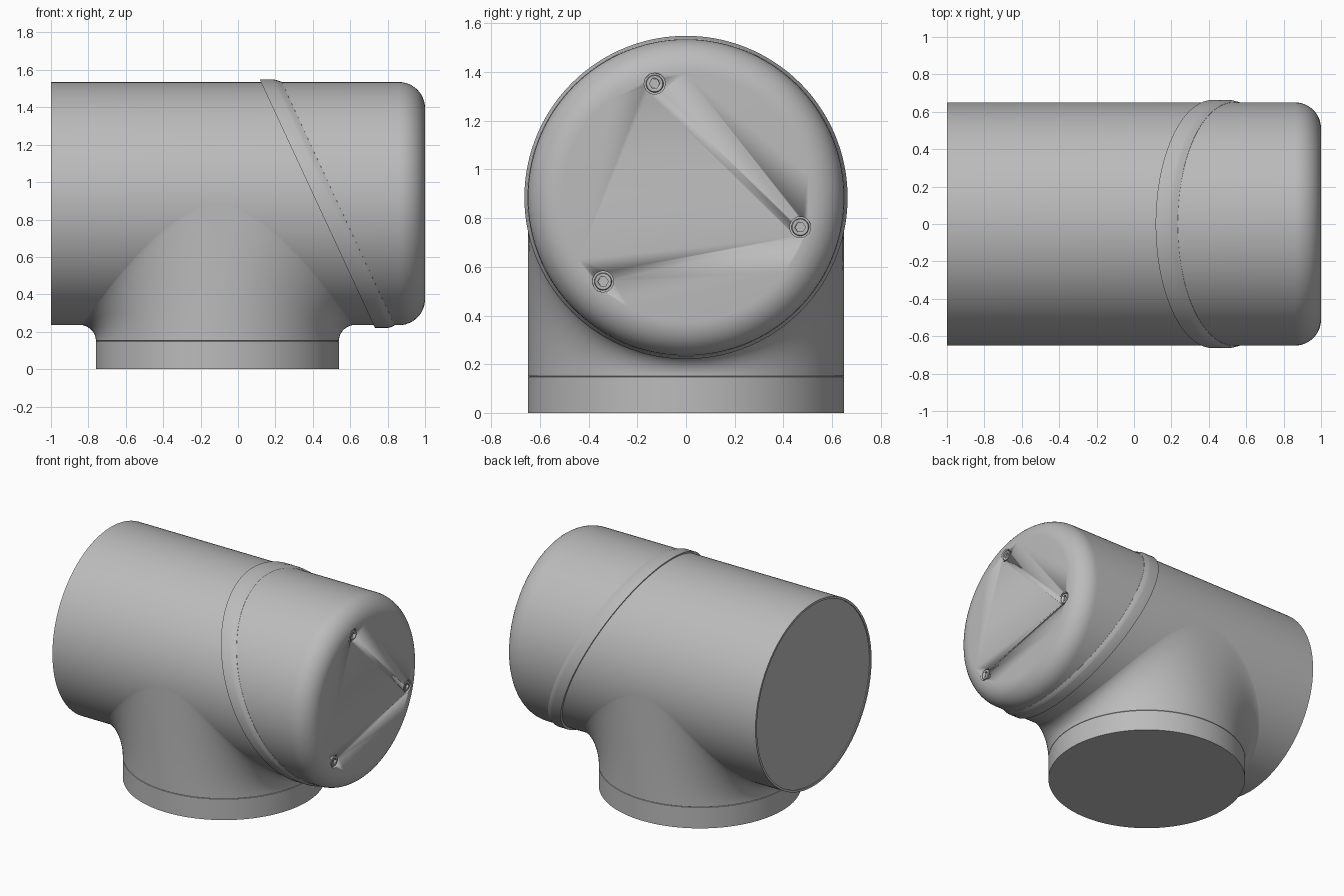
import bpy
import bmesh
import math
from mathutils import Vector

if "Cube" in bpy.data.objects:
    bpy.data.objects.remove(bpy.data.objects["Cube"], do_unlink=True)

R = 0.65          # pipe radius
ZC = 0.885        # height of the main axis
BX = -0.11        # x of the branch axis
SEG = 144
SLANT = -0.464    # lean of the seam

grey = bpy.data.materials.new("plastic_grey")
grey.use_nodes = True
grey.diffuse_color = (0.5, 0.5, 0.5, 1)
grey.node_tree.nodes["Principled BSDF"].inputs["Base Color"].default_value = (0.5, 0.5, 0.5, 1)


def loft(name, rings, caps=True, closed=False, angle=30):
    """Skin a row of equal rings into one smooth-shaded object."""
    bm = bmesh.new()
    rows = [[bm.verts.new(p) for p in ring] for ring in rings]
    pairs = list(zip(rows, rows[1:]))
    if closed:
        pairs.append((rows[-1], rows[0]))
    for a, b in pairs:
        n = len(a)
        for i in range(n):
            j = (i + 1) % n
            bm.faces.new((a[i], a[j], b[j], b[i]))
    if caps:
        bm.faces.new(rows[0])
        bm.faces.new(rows[-1])
    bmesh.ops.recalc_face_normals(bm, faces=bm.faces)
    mesh = bpy.data.meshes.new(name)
    bm.to_mesh(mesh)
    bm.free()
    mesh.materials.append(grey)
    ob = bpy.data.objects.new(name, mesh)
    bpy.context.collection.objects.link(ob)
    smooth(ob, angle)
    return ob


def smooth(ob, angle=30):
    bpy.ops.object.select_all(action='DESELECT')
    ob.select_set(True)
    bpy.context.view_layer.objects.active = ob
    bpy.ops.object.shade_smooth_by_angle(angle=math.radians(angle))


def ring_x(x, r, y=0, z=ZC, n=SEG, slant=0):
    """Circle around an axis along x, optionally cut on a slant."""
    pts = []
    for i in range(n):
        t = math.tau * i / n
        dz = r * math.sin(t)
        pts.append(Vector((x + slant * dz, y + r * math.cos(t), z + dz)))
    return pts


# Main pipe with a shallow recessed open end and a rounded closed end
EDGE = 0.14
profile = [(-0.994, R - 0.016), (-1, R - 0.016), (-1, R)]
for k in range(13):
    t = math.pi / 2 * k / 12
    profile.append((1 - EDGE + EDGE * math.sin(t), R - EDGE + EDGE * math.cos(t)))
body = loft("main_pipe", [ring_x(x, r) for x, r in profile])

# Raised slanted lip of the end cover
lip = [(0.424, R - 0.03), (0.424, R + 0.014), (0.495, R + 0.014),
       (0.51, R + 0.011), (0.535, R + 0.001), (0.545, R - 0.03)]
loft("cover_lip", [ring_x(x, r, slant=SLANT) for x, r in lip], caps=False, closed=True)

# Branch pipe, flared into the main pipe
angles = [math.tau * i / SEG for i in range(SEG)]


def ring_z(z, r):
    return [Vector((BX + r * math.cos(t), r * math.sin(t), z)) for t in angles]


def flare_ring(s):
    pts = []
    for t in angles:
        c = abs(math.cos(t))
        side = math.copysign(1, math.cos(t))
        width = max(0, 0.74 * c ** 0.6 - R * c)
        height = ZC - R * c - 0.15
        x = R * c + width * (1 - math.cos(s))
        pts.append(Vector((BX + side * x, R * math.sin(t), 0.152 + height * math.sin(s))))
    return pts


rings = [ring_z(0, R), ring_z(0.148, R), ring_z(0.15, R - 0.003)]
rings += [flare_ring(math.pi / 2 * k / 16) for k in range(17)]
loft("branch_pipe", rings, caps=False)
loft("branch_base", [ring_z(0, R), ring_z(0.02, R - 0.01)])

# Three socket-head screws sunk into the end cover
for n in range(3):
    a = math.radians(105.4 + 120 * n)
    y, z = 0.485 * math.cos(a), ZC + 0.485 * math.sin(a)
    hole = loft("screw_hole_cutter", [ring_x(0.975, 0.043, y, z, 36), ring_x(1.02, 0.043, y, z, 36)])
    hole.hide_render = True
    hole.hide_viewport = True
    mod = body.modifiers.new("screw_hole", 'BOOLEAN')
    mod.operation = 'DIFFERENCE'
    mod.solver = 'EXACT'
    mod.object = hole

    def hexagon(x):
        return [p for p in ring_x(x, 0.021, y, z, 36)[::6] for _ in range(1)]

    head = loft("screw_%d" % (n + 1), [ring_x(0.97, 0.036, y, z, 36), ring_x(0.992, 0.036, y, z, 36),
                                       ring_x(0.996, 0.033, y, z, 36)])
    socket = loft("socket_cutter", [hexagon(0.98), hexagon(1.02)])
    socket.hide_render = True
    socket.hide_viewport = True
    cut = head.modifiers.new("socket", 'BOOLEAN')
    cut.operation = 'DIFFERENCE'
    cut.solver = 'EXACT'
    cut.object = socket
